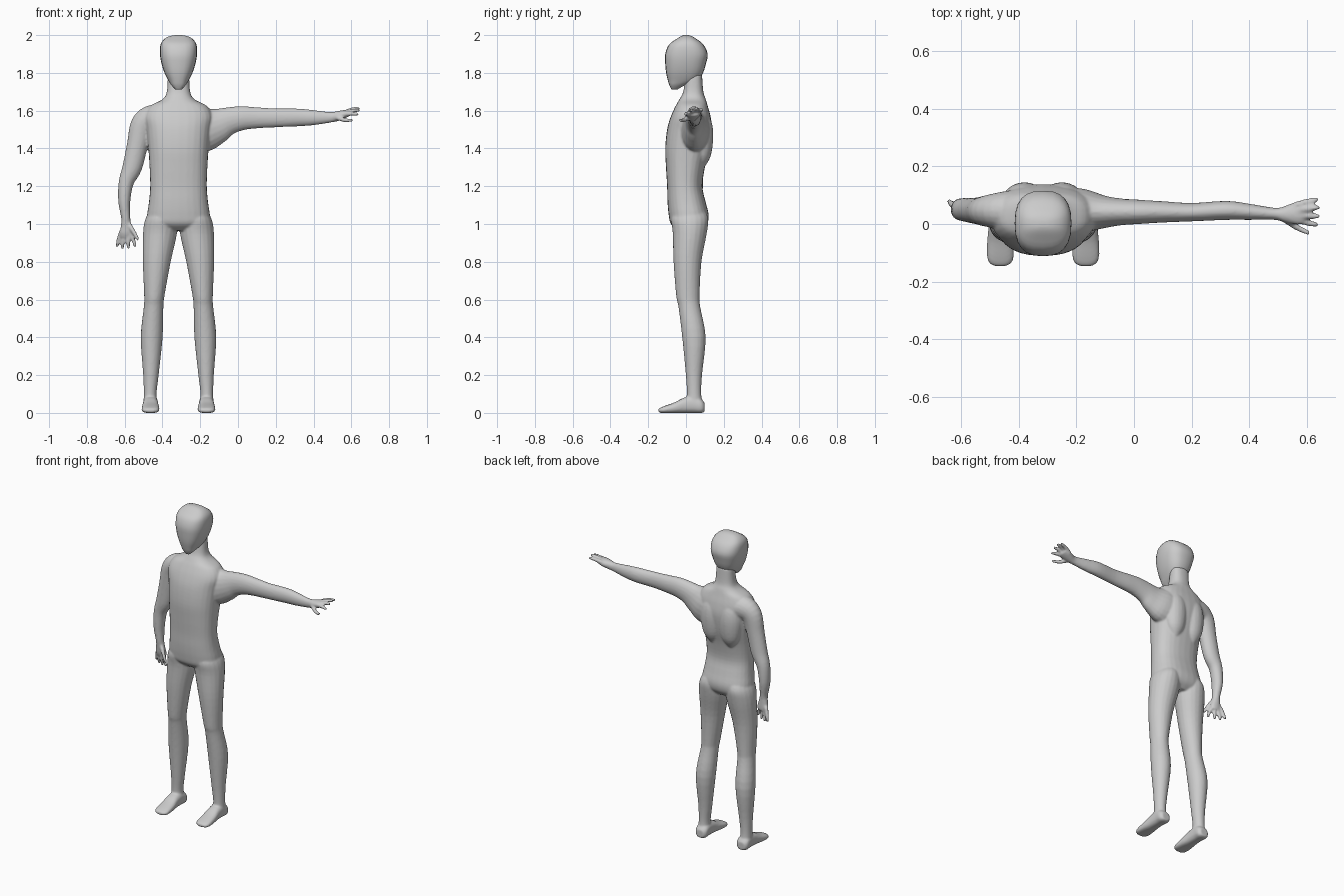
import bpy, bmesh, math
from mathutils import Vector

CX = -0.315          # centre line of the body
X, Y, Z = Vector((1, 0, 0)), Vector((0, 1, 0)), Vector((0, 0, 1))


def spline(rows, steps):
    """Catmull-Rom interpolation of whole rows of numbers."""
    out = []
    for i in range(len(rows) - 1):
        p = [rows[max(0, min(len(rows) - 1, i + k))] for k in (-1, 0, 1, 2)]
        for s in range(steps):
            t = s / steps
            out.append([0.5 * (2 * b + (c - a) * t + (2 * a - 5 * b + 4 * c - d) * t * t
                               + (3 * b - a - 3 * c + d) * t ** 3) for a, b, c, d in zip(*p)])
    return out + [list(rows[-1])]


def tube(bm, rows, ref=Y, axis=None, power=2.0, sides=20, steps=4):
    """Closed loft. Row = x, y, z, radius across, radius along ref."""
    rows = spline(rows, steps)
    pts = [Vector(r[:3]) for r in rows]
    rings = []
    for i, r in enumerate(rows):
        t = axis or (pts[min(i + 1, len(pts) - 1)] - pts[max(i - 1, 0)]).normalized()
        u = (ref - t * ref.dot(t)).normalized()
        v = t.cross(u)
        ring = []
        for k in range(sides):
            a = 2 * math.pi * k / sides
            c, s = math.cos(a), math.sin(a)
            c = math.copysign(abs(c) ** (2 / power), c)
            s = math.copysign(abs(s) ** (2 / power), s)
            ring.append(bm.verts.new(pts[i] + v * c * r[3] + u * s * r[4]))
        rings.append(ring)
    for a, b in zip(rings, rings[1:]):
        for k in range(sides):
            n = (k + 1) % sides
            bm.faces.new((a[k], a[n], b[n], b[k]))
    bm.faces.new(rings[0][::-1])
    bm.faces.new(rings[-1])


def level(z, rx, front, back):
    """Horizontal ring on the centre line, from its front and back y."""
    return (CX, (front + back) / 2, z, rx, (back - front) / 2)


def finish(bm, name):
    bmesh.ops.recalc_face_normals(bm, faces=bm.faces)
    for f in bm.faces:
        f.smooth = True
    me = bpy.data.meshes.new(name)
    bm.to_mesh(me)
    bm.free()
    ob = bpy.data.objects.new(name, me)
    bpy.context.collection.objects.link(ob)
    return ob


def fingers(bm, paths):
    for a, m, b in paths:
        tube(bm, [(*a, .013, .012), (*m, .0115, .011), (*b, .008, .008)], sides=10,
             ref=Vector((0.2, 1, 0.3)))


bm = bmesh.new()

# torso and neck
tube(bm, [level(*r) for r in (
    (.965, .07, -.04, .08), (1.0, .165, -.08, .112), (1.05, .166, -.092, .12),
    (1.12, .156, -.098, .103), (1.2, .15, -.1, .087), (1.3, .153, -.106, .1),
    (1.4, .16, -.11, .125), (1.5, .17, -.1, .138), (1.57, .18, -.08, .13),
    (1.625, .15, -.055, .115), (1.66, .085, -.035, .105),
    (1.7, .062, -.015, .092), (1.79, .056, .0, .085))], axis=Z, power=2.4, sides=28)

# shoulder blades either side of the spine
for s in (-1, 1):
    tube(bm, [(CX + s * .065, .08, z, r, r * .85) for z, r in
              ((1.3, .02), (1.36, .06), (1.46, .076), (1.54, .066), (1.6, .03))], axis=Z)

# legs and feet
leg = [(.075, 1.09, .02, .06, .07), (.092, 1.03, .02, .082, .098), (.098, .95, .02, .09, .09),
       (.115, .8, .008, .074, .074), (.128, .62, .01, .054, .062), (.132, .56, .018, .052, .058),
       (.142, .4, .042, .058, .062), (.146, .2, .042, .041, .043), (.15, .1, .043, .034, .038),
       (.149, .04, .045, .038, .045)]
foot = [(.098, .03, .026, .024), (.08, .036, .04, .038), (.04, .045, .04, .046),
        (-.01, .04, .041, .041), (-.06, .027, .046, .029), (-.11, .018, .047, .02),
        (-.135, .014, .039, .014), (-.146, .013, .02, .008)]
for s in (-1, 1):
    tube(bm, [(CX + s * o, y, z, rx, ry) for o, z, y, rx, ry in leg], axis=-Z)
    tube(bm, [(CX + s * .148, y, z, rx, rz) for y, z, rx, rz in foot], ref=Z, axis=-Y, power=2.5)

# lowered arm
tube(bm, [(-.38, .04, 1.55, .075, .085), (-.455, .045, 1.555, .075, .068),
          (-.505, .045, 1.52, .066, .055), (-.532, .045, 1.42, .056, .048),
          (-.56, .047, 1.3, .052, .044), (-.592, .05, 1.22, .04, .04),
          (-.602, .05, 1.12, .032, .037), (-.594, .048, 1.03, .024, .026),
          (-.592, .05, .99, .029, .022), (-.59, .052, .955, .037, .02),
          (-.59, .056, .93, .034, .015)])
fingers(bm, [((-.617, .06, .96), (-.632, .07, .915), (-.641, .08, .88)),
             ((-.6, .055, .95), (-.609, .06, .905), (-.613, .068, .87)),
             ((-.582, .05, .95), (-.581, .05, .905), (-.58, .055, .87)),
             ((-.568, .045, .955), (-.554, .037, .915), (-.543, .035, .88)),
             ((-.578, .04, 1.0), (-.55, .022, .955), (-.528, .012, .915))])

# outstretched arm
tube(bm, [(-.26, .04, 1.5, .11, .085), (-.18, .045, 1.5, .118, .078),
          (-.11, .042, 1.52, .095, .058), (-.05, .042, 1.545, .074, .047),
          (.02, .042, 1.56, .064, .042), (.1, .042, 1.562, .056, .037),
          (.2, .041, 1.562, .05, .032), (.32, .047, 1.564, .047, .033),
          (.4, .042, 1.563, .04, .028), (.49, .035, 1.565, .028, .021),
          (.53, .034, 1.572, .026, .031), (.565, .037, 1.582, .022, .04),
          (.59, .038, 1.588, .015, .036)])
fingers(bm, [((.56, .065, 1.588), (.605, .078, 1.602), (.638, .086, 1.606)),
             ((.57, .048, 1.592), (.61, .054, 1.608), (.643, .058, 1.612)),
             ((.57, .03, 1.588), (.61, .028, 1.6), (.643, .027, 1.603)),
             ((.565, .015, 1.58), (.605, .004, 1.584), (.638, -.004, 1.58)),
             ((.52, .018, 1.565), (.565, -.012, 1.55), (.608, -.032, 1.55))])

for v in bm.verts:
    v.co.z = max(v.co.z, 0.0)

# fuse all body parts into one smooth skin
body = finish(bm, "body")
rm = body.modifiers.new("fuse", 'REMESH')
rm.mode = 'VOXEL'
rm.voxel_size = 0.006
rm.use_smooth_shade = True
sm = body.modifiers.new("soften", 'SMOOTH')
sm.factor = 0.5
sm.iterations = 5

# head
bm = bmesh.new()
tube(bm, [level(*r) for r in (
    (1.712, .016, -.076, -.045), (1.735, .038, -.088, -.005), (1.76, .054, -.096, .06),
    (1.8, .074, -.105, .09), (1.85, .09, -.11, .106), (1.9, .098, -.11, .115),
    (1.95, .095, -.09, .092), (1.98, .074, -.05, .055), (1.995, .045, -.025, .03),
    (2.0, .015, -.01, .01))], axis=Z, power=2.6, sides=24, steps=3)
finish(bm, "head")
